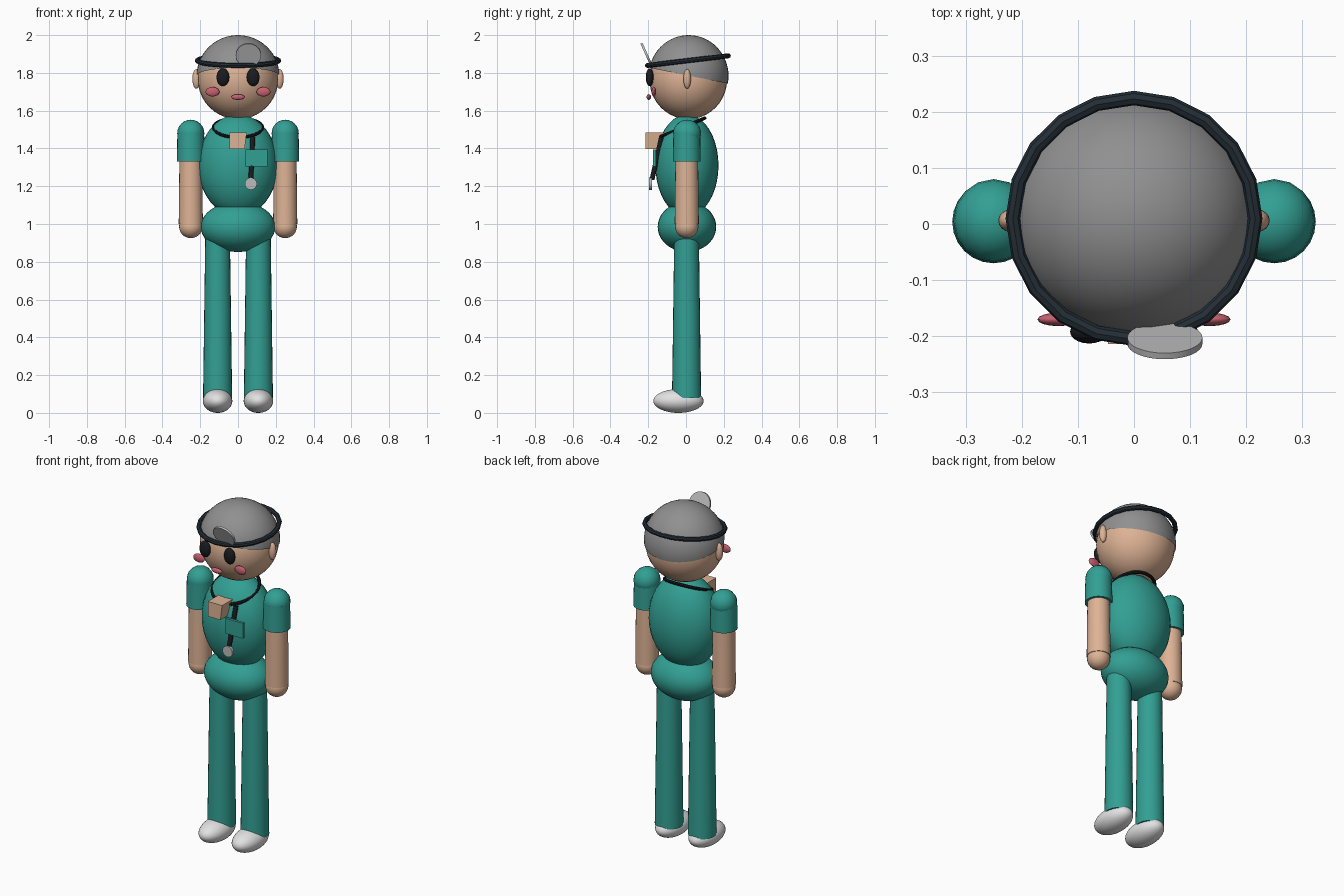
import bpy, bmesh, math
from mathutils import Matrix, Vector

if "Cube" in bpy.data.objects:
    bpy.data.objects.remove(bpy.data.objects["Cube"])


def mat(name, r, g, b):
    m = bpy.data.materials.new(name)
    m.diffuse_color = (r, g, b, 1)
    m.use_nodes = True
    m.node_tree.nodes["Principled BSDF"].inputs["Base Color"].default_value = m.diffuse_color
    return m


TEAL = mat("teal cloth", 0.032, 0.35, 0.295)
SKIN = mat("skin", 0.73, 0.45, 0.30)
GREY = mat("grey cap", 0.28, 0.28, 0.28)
WHITE = mat("white shoe", 0.76, 0.76, 0.76)
SILVER = mat("silver", 0.50, 0.50, 0.50)
NAVY = mat("dark band", 0.018, 0.028, 0.038)
BLACK = mat("black", 0.01, 0.011, 0.014)
PINK = mat("pink", 0.56, 0.12, 0.16)


def finish(name, material, angle=40):
    o = bpy.context.object
    o.name = name
    o.data.materials.append(material)
    bpy.ops.object.transform_apply(location=False, rotation=True, scale=True)
    bpy.ops.object.shade_smooth_by_angle(angle=math.radians(angle))
    return o


def ball(name, loc, size, material, seg=32, rings=20):
    bpy.ops.mesh.primitive_uv_sphere_add(segments=seg, ring_count=rings, radius=1, location=loc)
    bpy.context.object.scale = size
    return finish(name, material)


def rod(name, a, b, r1, r2, material, seg=24):
    """Tapered cylinder from point a (radius r1) to point b (radius r2)."""
    a, b = Vector(a), Vector(b)
    bpy.ops.mesh.primitive_cone_add(vertices=seg, radius1=r1, radius2=r2,
                                    depth=(b - a).length, location=(a + b) / 2)
    bpy.context.object.rotation_euler = (b - a).to_track_quat('Z', 'Y').to_euler()
    return finish(name, material)


def ring(name, loc, major, minor, tilt, material, seg):
    bpy.ops.mesh.primitive_torus_add(major_segments=seg, minor_segments=8, major_radius=major,
                                     minor_radius=minor, location=loc,
                                     rotation=(math.radians(tilt), 0, 0))
    return finish(name, material)


# Torso and hips
ball("chest", (0, 0.005, 1.31), (0.21, 0.167, 0.27), TEAL)
ball("hips", (0, 0.005, 0.985), (0.198, 0.155, 0.133), TEAL)

# Head and cap (cap trimmed along a sloping brow line)
ball("head", (0, 0.012, 1.767), (0.213, 0.206, 0.212), SKIN)
cap = ball("cap", (0, 0.014, 1.785), (0.219, 0.211, 0.215), GREY, 40, 28)
bm = bmesh.new()
bm.from_mesh(cap.data)
bmesh.ops.bisect_plane(bm, geom=bm.verts[:] + bm.edges[:] + bm.faces[:],
                       plane_co=(0, 0, 0.0), plane_no=(0, 0.2, 1), clear_inner=True)
bm.to_mesh(cap.data)
bm.free()

# Head band and round mirror
ring("head_band", (0, 0.01, 1.865), 0.216, 0.013, 6.8, NAVY, 20)
axis = Vector((0, -0.91, -0.41)) * 0.006
centre = Vector((0.055, -0.208, 1.895))
rod("head_mirror", centre - axis, centre + axis, 0.067, 0.067, SILVER, 32)

# Mouth
ball("mouth", (0, -0.197, 1.672), (0.036, 0.012, 0.015), PINK, 16, 10)

for side, s in (("left", -1), ("right", 1)):
    # Face parts
    ball(side + "_ear", (s * 0.22, 0.006, 1.768), (0.022, 0.02, 0.052), SKIN, 16, 10)
    ball(side + "_eye", (s * 0.08, -0.192, 1.777), (0.034, 0.021, 0.047), BLACK, 20, 14)
    ball(side + "_cheek", (s * 0.135, -0.17, 1.70), (0.037, 0.012, 0.025), PINK, 16, 10)
    # Arm
    x = s * 0.25
    ball(side + "_shoulder", (x, 0.006, 1.48), (0.072, 0.074, 0.072), TEAL, 16, 12)
    rod(side + "_sleeve", (x, 0.004, 1.33), (x, 0.004, 1.48), 0.074, 0.071, TEAL)
    rod(side + "_forearm", (x, 0.004, 1.0), (x, 0.004, 1.36), 0.064, 0.06, SKIN)
    ball(side + "_hand", (x, 0.004, 0.987), (0.062, 0.062, 0.062), SKIN, 24, 14)
    # Leg and shoe
    x = s * 0.108
    rod(side + "_leg", (x, 0.003, 0.08), (x, 0.003, 0.96), 0.077, 0.065, TEAL)
    ball(side + "_shoe", (x, -0.04, 0.063), (0.078, 0.133, 0.063), WHITE)

# Collar block: short tapered prism at the top of the chest
bm = bmesh.new()
outline = [(-0.046, 1.485), (-0.044, 1.397), (0.035, 1.397), (0.046, 1.485)]
face = bm.faces.new([bm.verts.new((x, -0.214, z)) for x, z in outline])
ext = bmesh.ops.extrude_face_region(bm, geom=[face])
bmesh.ops.translate(bm, vec=(0, 0.1, 0),
                    verts=[v for v in ext["geom"] if isinstance(v, bmesh.types.BMVert)])
bmesh.ops.recalc_face_normals(bm, faces=bm.faces[:])
mesh = bpy.data.meshes.new("collar_block")
bm.to_mesh(mesh)
bm.free()
mesh.materials.append(SKIN)
bpy.context.collection.objects.link(bpy.data.objects.new("collar_block", mesh))

# Chest pocket
bpy.ops.mesh.primitive_cube_add(size=1, location=(0.098, -0.168, 1.35))
bpy.context.object.scale = (0.114, 0.016, 0.09)
finish("pocket", TEAL)

# Stethoscope: neck loop, hanging tube and end disc
ring("neck_tube", (0, -0.02, 1.51), 0.13, 0.009, 23, BLACK, 32)
rod("hanging_tube", (0.078, -0.13, 1.46), (0.068, -0.18, 1.235), 0.013, 0.013, BLACK, 12)
rod("end_disc", (0.068, -0.196, 1.213), (0.068, -0.18, 1.213), 0.032, 0.032, SILVER, 24)
